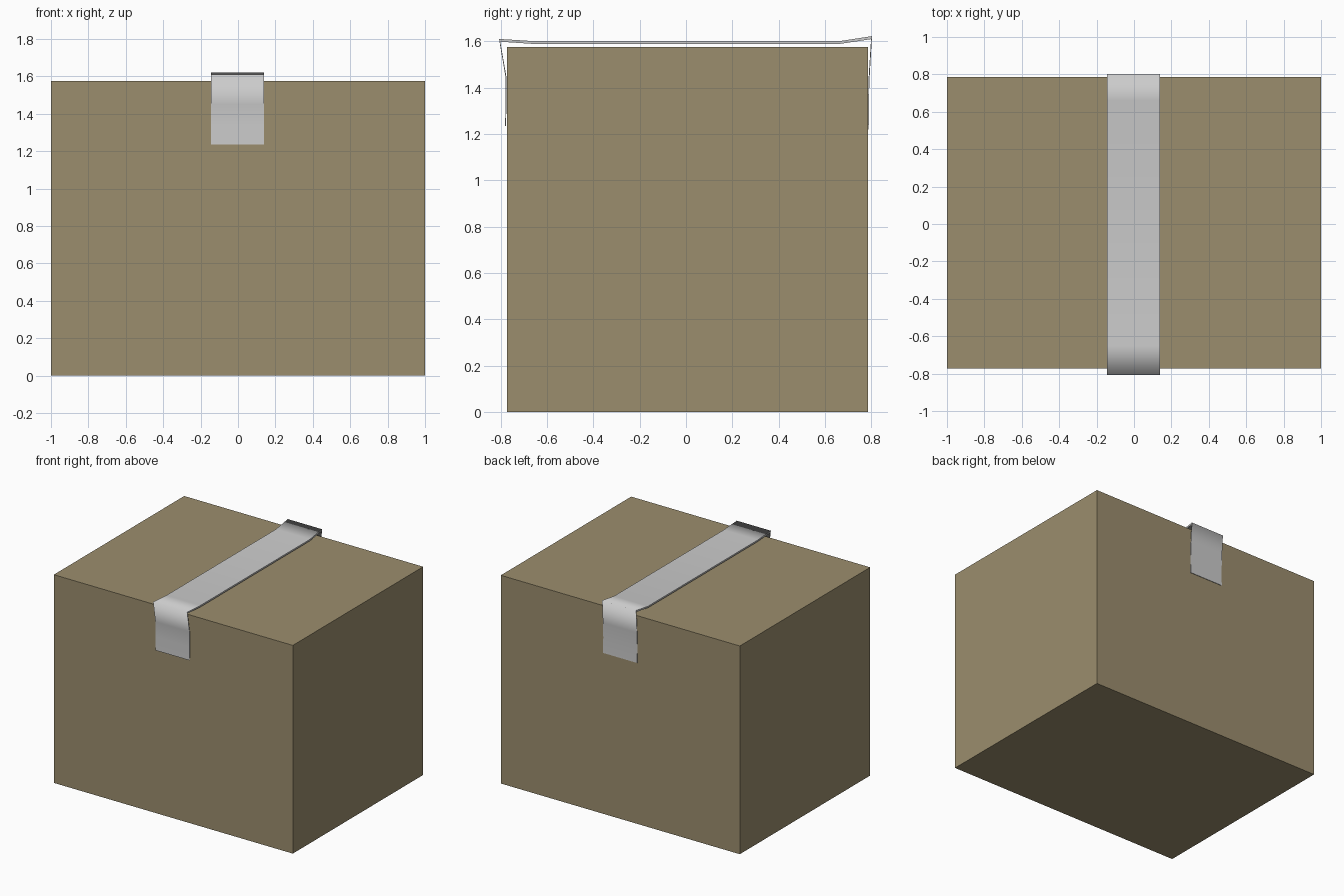
import bpy, bmesh

cube = bpy.data.objects.get("Cube")
if cube:
    bpy.data.objects.remove(cube, do_unlink=True)


def material(name, rgb):
    mat = bpy.data.materials.new(name)
    mat.use_nodes = True
    mat.diffuse_color = (*rgb, 1)
    mat.node_tree.nodes["Principled BSDF"].inputs["Base Color"].default_value = (*rgb, 1)
    return mat


def finish(name, bm, mat):
    bmesh.ops.recalc_face_normals(bm, faces=bm.faces)
    mesh = bpy.data.meshes.new(name)
    bm.to_mesh(mesh)
    bm.free()
    mesh.materials.append(mat)
    obj = bpy.data.objects.new(name, mesh)
    bpy.context.scene.collection.objects.link(obj)
    return obj


cardboard = material("cardboard brown", (0.33, 0.27, 0.155))
silver = material("tape grey", (0.6, 0.6, 0.6))

# Carton: a plain closed box
FRONT, BACK, HEIGHT = -0.773, 0.785, 1.575
bm = bmesh.new()
bmesh.ops.create_cube(bm, size=1)
for v in bm.verts:
    v.co.x *= 2
    v.co.y = FRONT if v.co.y < 0 else BACK
    v.co.z = HEIGHT if v.co.z > 0 else 0
finish("carton", bm, cardboard)

# Tape: (y, z) cross-section from front flap over the lid to back flap
outer = [(-0.781, 1.235), (-0.779, 1.34), (-0.780, 1.45), (-0.807, 1.61),
         (-0.65, 1.6), (0.66, 1.6),
         (0.803, 1.622), (0.793, 1.45), (0.789, 1.34), (0.791, 1.22)]
inner = [(-0.777, 1.235), (-0.775, 1.34), (-0.776, 1.45), (-0.802, 1.598),
         (-0.65, 1.588), (0.66, 1.588),
         (0.799, 1.609), (0.789, 1.45), (0.786, 1.34), (0.787, 1.22)]
LEFT, RIGHT = 0.14, -0.145

bm = bmesh.new()
rows = [[[bm.verts.new((x, y, z)) for y, z in line] for line in (outer, inner)]
        for x in (RIGHT, LEFT)]
(ro, ri), (lo, li) = rows
for i in range(len(outer) - 1):
    j = i + 1
    # Broad faces are smooth, cut edges stay flat
    for quad in ((ro[i], ro[j], lo[j], lo[i]), (ri[i], li[i], li[j], ri[j])):
        bm.faces.new(quad).smooth = True
    bm.faces.new((ro[i], ri[i], ri[j], ro[j]))
    bm.faces.new((lo[i], lo[j], li[j], li[i]))
for i in (0, -1):
    bm.faces.new((ro[i], lo[i], li[i], ri[i]))
finish("packing_tape", bm, silver)
